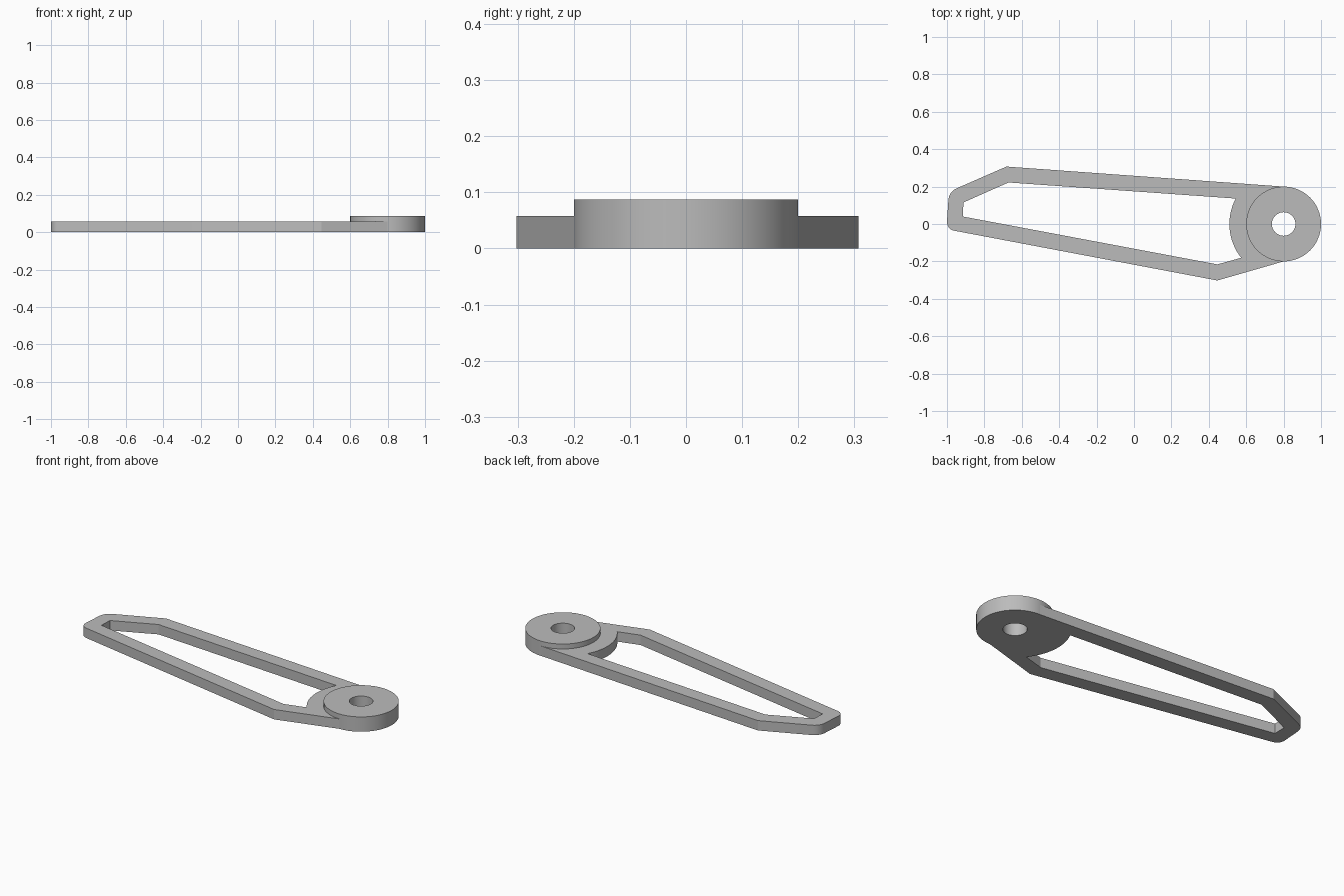
import bpy, bmesh
from math import radians, cos, sin
from mathutils import Vector

if "Cube" in bpy.data.objects:
    bpy.data.objects.remove(bpy.data.objects["Cube"], do_unlink=True)

HUB_X, HUB_R, BORE_R = 0.8, 0.2, 0.063
ARM_H, HUB_H = 0.058, 0.087

grey = bpy.data.materials.new("light grey")
grey.use_nodes = True
colour = (0.5, 0.5, 0.5, 1)
grey.diffuse_color = colour
grey.node_tree.nodes["Principled BSDF"].inputs["Base Color"].default_value = colour


def arc(radius, start, end, steps):
    """Points around the hub axis, angles in degrees."""
    angles = [radians(start + (end - start) * i / steps) for i in range(steps + 1)]
    return [(HUB_X + radius * cos(a), radius * sin(a)) for a in angles]


def rounded(a, corner, b, steps=8):
    """Soft corner from a to b."""
    a, corner, b = Vector(a), Vector(corner), Vector(b)
    ts = [i / steps for i in range(steps + 1)]
    return [tuple(a * (1 - t) ** 2 + corner * 2 * t * (1 - t) + b * t * t) for t in ts]


def slab(name, outer, inner, height):
    """Extruded outline with one opening."""
    bm = bmesh.new()
    edges = []
    for loop in (outer, inner):
        vs = [bm.verts.new((x, y, 0)) for x, y in loop]
        edges += [bm.edges.new((v, vs[i - 1])) for i, v in enumerate(vs)]
    bmesh.ops.triangle_fill(bm, use_beauty=True, use_dissolve=False, edges=edges)
    top = bmesh.ops.extrude_face_region(bm, geom=bm.faces[:])["geom"]
    bmesh.ops.translate(bm, vec=(0, 0, height),
                        verts=[g for g in top if isinstance(g, bmesh.types.BMVert)])
    bmesh.ops.recalc_face_normals(bm, faces=bm.faces[:])
    mesh = bpy.data.meshes.new(name)
    bm.to_mesh(mesh)
    bm.free()
    mesh.materials.append(grey)
    obj = bpy.data.objects.new(name, mesh)
    bpy.context.collection.objects.link(obj)
    bpy.ops.object.select_all(action="DESELECT")
    obj.select_set(True)
    bpy.context.view_layer.objects.active = obj
    bpy.ops.object.shade_smooth_by_angle(angle=radians(20))
    return obj


# Open frame arm, wrapping the inner half of the hub
arm_outer = (
    [(-0.682, 0.307)]
    + rounded((-0.95, 0.19), (-0.987, 0.173), (-0.992, 0.13))
    + rounded((-1.0, 0.013), (-0.999, -0.028), (-0.96, -0.036))
    + [(0.446, -0.302)]
    + arc(HUB_R, 270, 90, 32)
)
arm_inner = (
    [(-0.671, 0.222), (-0.912, 0.115), (-0.915, 0.04), (0.446, -0.216)]
    + arc(0.29, 218.5, 152, 16)
)
slab("frame_arm", arm_outer, arm_inner, ARM_H)

# Taller round hub with a bore
slab("hub", arc(HUB_R, 0, 360, 64)[:-1], arc(BORE_R, 0, 360, 48)[:-1], HUB_H)
